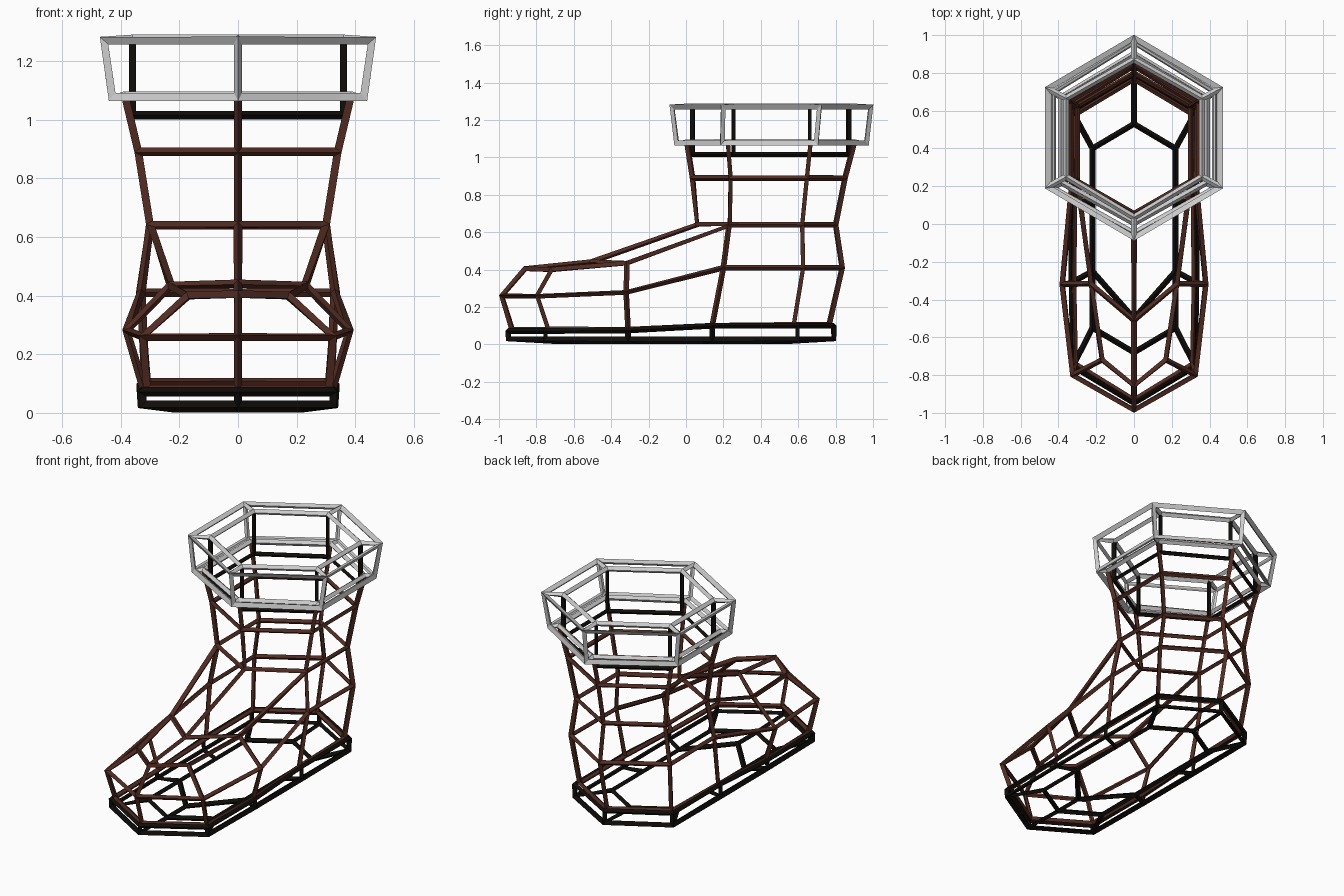
import bpy, bmesh

if "Cube" in bpy.data.objects:
    bpy.data.objects.remove(bpy.data.objects["Cube"])


def material(name, rgb):
    m = bpy.data.materials.new(name)
    m.diffuse_color = (*rgb, 1)
    m.use_nodes = True
    m.node_tree.nodes["Principled BSDF"].inputs["Base Color"].default_value = m.diffuse_color
    return m


BROWN = material("brown_leather", (0.085, 0.025, 0.016))
BLACK = material("black_rubber", (0.005, 0.004, 0.003))


def frame(name, faces, thickness, mat=None):
    """Half shell from faces of points, mirrored across x and turned into bars."""
    bm = bmesh.new()
    verts = {p: bm.verts.new(p) for p in dict.fromkeys(p for f in faces for p in f)}
    for face in faces:
        bm.faces.new([verts[p] for p in face])
    bmesh.ops.recalc_face_normals(bm, faces=bm.faces)
    me = bpy.data.meshes.new(name)
    bm.to_mesh(me)
    bm.free()
    ob = bpy.data.objects.new(name, me)
    bpy.context.collection.objects.link(ob)
    if mat:
        me.materials.append(mat)
    mirror = ob.modifiers.new("mirror", 'MIRROR')
    mirror.use_clip = True
    wire = ob.modifiers.new("bars", 'WIREFRAME')
    wire.thickness = thickness
    wire.use_boundary = True
    wire.use_even_offset = True
    return ob


def ring(x, ys, z):
    """Half of a six-sided ring: front, front side, back side, back."""
    return [(0, ys[0], z), (x, ys[1], z), (x, ys[2], z), (0, ys[3], z)]


def bands(*rows):
    """Quads between consecutive rows of points."""
    return [(a[i], a[i + 1], b[i + 1], b[i])
            for a, b in zip(rows, rows[1:]) for i in range(len(a) - 1)]


# Shaft rings
top = ring(0.385, (0.005, 0.22, 0.67, 0.90), 1.08)
calf = ring(0.34, (0.035, 0.235, 0.65, 0.85), 0.89)
ankle = ring(0.30, (0.06, 0.23, 0.625, 0.80), 0.64)

# Foot points: heel row, ground row, side row, toe and instep
low = [(0.33, 0.20, 0.41), (0.335, 0.63, 0.41), (0, 0.835, 0.41)]
base = [(0, -0.93, 0.08), (0.31, -0.74, 0.08), (0.32, -0.31, 0.08),
        (0.315, 0.14, 0.10), (0.31, 0.58, 0.105), (0, 0.765, 0.105)]
side = [(0, -0.985, 0.26), (0.325, -0.80, 0.26), (0.38, -0.32, 0.28), low[0]]
crest = [(0, -0.86, 0.405), (0.17, -0.72, 0.40), (0.23, -0.315, 0.435), ankle[1]]
instep = (0, -0.51, 0.44)

# Brown upper
upper = bands(top, calf, ankle)
upper += bands(ankle[1:], low, base[3:])
upper += bands(crest, side, base[:4])
upper += [(ankle[0], ankle[1], crest[2], instep),
          (instep, crest[2], crest[1], crest[0])]
frame("boot_upper", upper, 0.030, BROWN)

# Sole with a sloping inset on its underside and a panel under the toes
sole_top = [(0, -0.95, 0.072), (0.325, -0.755, 0.072), (0.33, -0.31, 0.075),
            (0.33, 0.14, 0.10), (0.33, 0.60, 0.10), (0, 0.79, 0.10)]
sole_bottom = [(x, y, 0.027) for x, y, z in sole_top]
inset = [(x, y, 0.017) for x, y in
         [(0, -0.68), (0.22, -0.55), (0.22, -0.25), (0.22, 0.10), (0.22, 0.40), (0, 0.53)]]
toe_panel = [(inset[0], inset[1], inset[2], (0, -0.50, 0.017))]
frame("sole", bands(sole_top, sole_bottom, inset) + toe_panel, 0.031, BLACK)

# Cuff around the opening, and the dark lining inside it
rim = ring(0.36, (0.035, 0.25, 0.665, 0.87), 1.273)
cuff_top = ring(0.459, (-0.075, 0.195, 0.718, 0.988), 1.273)
cuff_bottom = ring(0.43, (-0.05, 0.19, 0.70, 0.965), 1.075)
frame("cuff", bands(rim, cuff_top, cuff_bottom, top), 0.033)
lining_bottom = [(x, y, 1.015) for x, y, z in rim]
frame("lining", bands(rim, lining_bottom), 0.028, BLACK)
